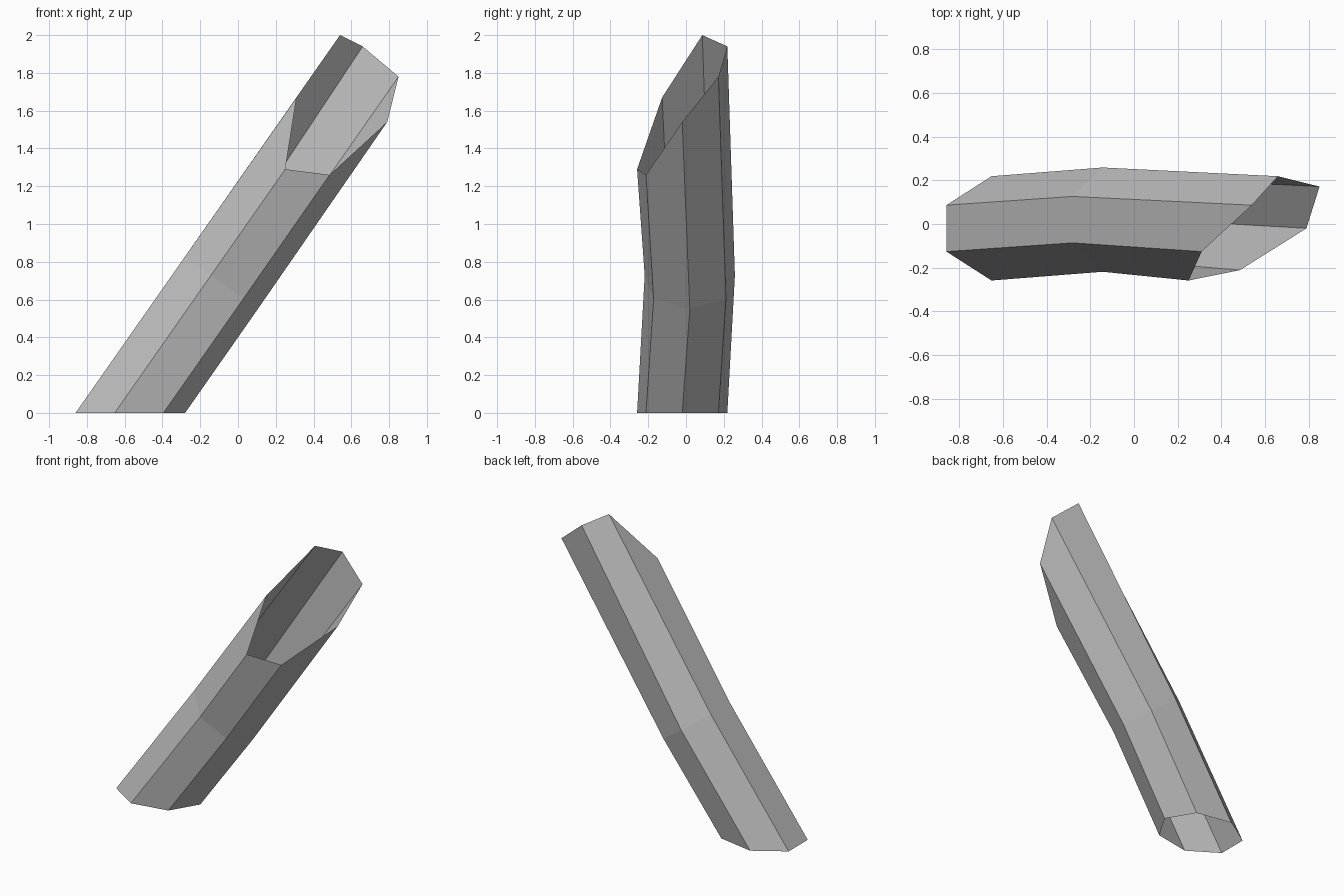
import bpy
import bmesh
import math

cube = bpy.data.objects.get("Cube")
if cube:
    bpy.data.objects.remove(cube, do_unlink=True)

# Plain grey material
grey = bpy.data.materials.new("grey")
grey.use_nodes = True
colour = (0.5, 0.5, 0.5, 1)
grey.diffuse_color = colour
grey.node_tree.nodes["Principled BSDF"].inputs["Base Color"].default_value = colour

SIDES = 7
LEAN = 0.7          # x travelled per unit of height
RX, RY = 0.305, 0.245
CX, CY = -0.585, -0.02
# Slanted mouth of the tube, (x, z) per side
MOUTH = [(0.79, 1.54), (0.85, 1.78), (0.66, 1.94), (0.54, 2.0),
         (0.31, 1.67), (0.25, 1.29), (0.485, 1.26)]

bm = bmesh.new()
foot, bend, mouth = [], [], []
for i, (mx, mz) in enumerate(MOUTH):
    a = math.tau * i / SIDES
    x, y = CX + RX * math.cos(a), CY + RY * math.sin(a)
    z = 0.695 - 0.145 * math.cos(a)
    foot.append(bm.verts.new((x, y, 0)))
    bend.append(bm.verts.new((x + LEAN * z, y + 0.04, z)))
    mouth.append(bm.verts.new((mx, y, mz)))

# Open-ended walls, below and above the bend
for low, high in ((foot, bend), (bend, mouth)):
    for i in range(SIDES):
        j = (i + 1) % SIDES
        bm.faces.new((low[i], low[j], high[j], high[i]))

mesh = bpy.data.meshes.new("leaning_tube")
bm.to_mesh(mesh)
bm.free()
mesh.materials.append(grey)
tube = bpy.data.objects.new("leaning_tube", mesh)
bpy.context.collection.objects.link(tube)
